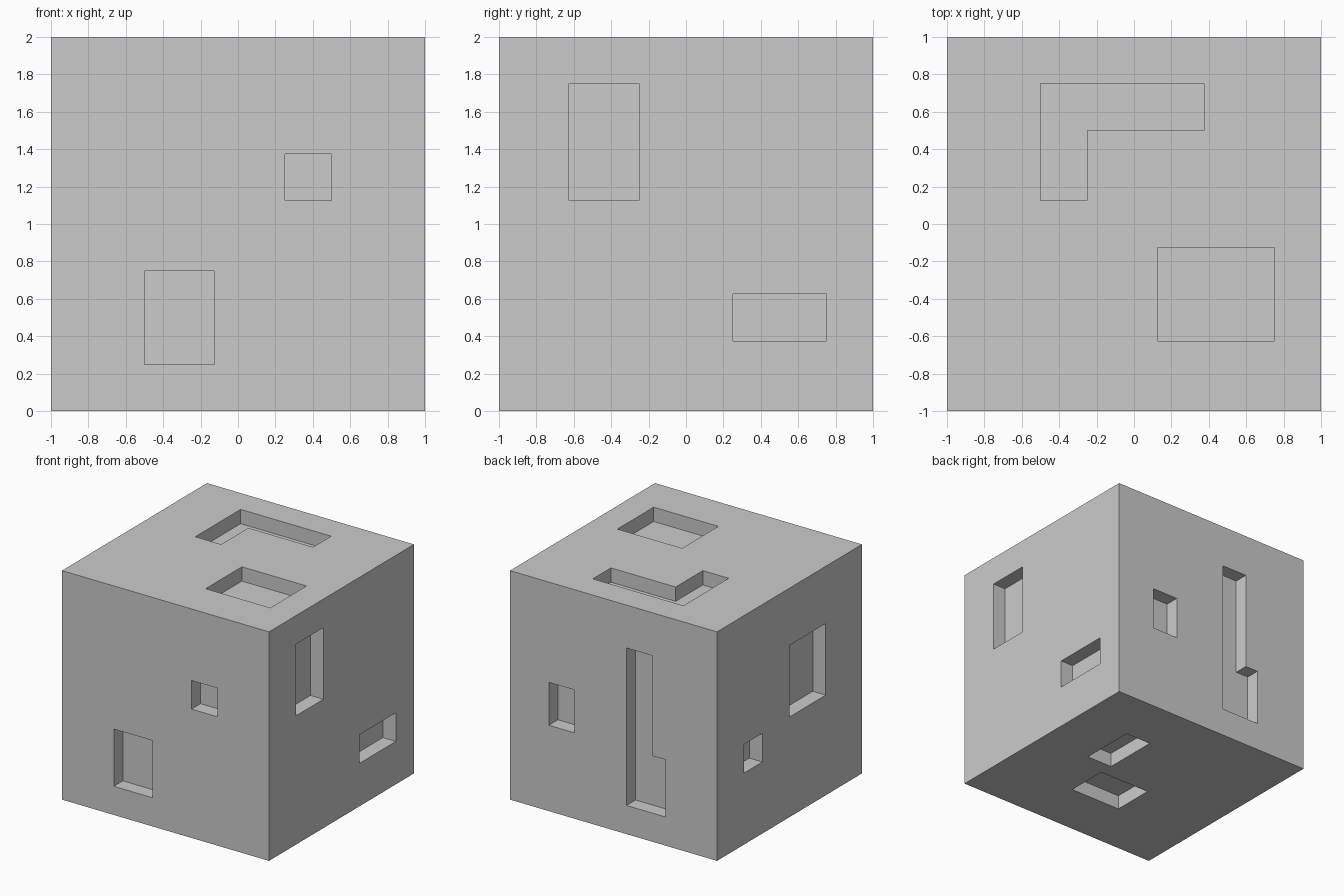
import bpy, bmesh
from mathutils import Vector

if "Cube" in bpy.data.objects:
    bpy.data.objects.remove(bpy.data.objects["Cube"])

DEPTH = 0.125


def rect(a0, a1, b0, b1):
    return [(a0, b0), (a1, b0), (a1, b1), (a0, b1)]


# Pocket outlines per face: (axis, inner plane, outer plane, outlines)
# x faces use (y, z), y faces use (x, z), z faces use (x, y)
FACES = [
    # front
    (1, -1 + DEPTH, -1.1, [rect(-0.5, -0.125, 0.25, 0.75),
                           rect(0.25, 0.5, 1.125, 1.375)]),
    # back, with tall L-shaped pocket
    (1, 1 - DEPTH, 1.1, [rect(0.375, 0.625, 0.75, 1.125),
                         [(-0.5, 0.25), (-0.125, 0.25), (-0.125, 1.625),
                          (-0.375, 1.625), (-0.375, 0.75), (-0.5, 0.75)]]),
    # right
    (0, 1 - DEPTH, 1.1, [rect(-0.625, -0.25, 1.125, 1.75),
                         rect(0.25, 0.75, 0.375, 0.625)]),
    # left
    (0, -1 + DEPTH, -1.1, [rect(-0.5, 0.0, 0.875, 1.5),
                           rect(0.375, 0.625, 0.625, 0.875)]),
    # top, with L-shaped pocket
    (2, 2 - DEPTH, 2.1, [rect(0.125, 0.75, -0.625, -0.125),
                         [(-0.5, 0.125), (-0.25, 0.125), (-0.25, 0.5),
                          (0.375, 0.5), (0.375, 0.75), (-0.5, 0.75)]]),
    # bottom
    (2, DEPTH, -0.1, [rect(0.25, 0.5, 0.0, 0.5),
                      rect(-0.25, 0.25, -0.5, -0.125)]),
]


def add_prism(bm, axis, inner, outer, outline):
    """Extrude an outline along an axis from the pocket floor outwards."""
    verts = []
    for a, b in outline:
        p = [a, b]
        p.insert(axis, inner)
        verts.append(bm.verts.new(p))
    face = bm.faces.new(verts)
    ext = bmesh.ops.extrude_face_region(bm, geom=[face], use_keep_orig=True)
    move = Vector((0, 0, 0))
    move[axis] = outer - inner
    top = [v for v in ext["geom"] if isinstance(v, bmesh.types.BMVert)]
    bmesh.ops.translate(bm, verts=top, vec=move)


# Cube body
bpy.ops.mesh.primitive_cube_add(size=2, location=(0, 0, 1))
body = bpy.context.object
body.name = "cube_body"

# All pocket cutters in one helper mesh
bm = bmesh.new()
for axis, inner, outer, outlines in FACES:
    for outline in outlines:
        add_prism(bm, axis, inner, outer, outline)
bmesh.ops.recalc_face_normals(bm, faces=bm.faces)
mesh = bpy.data.meshes.new("pocket_cutter")
bm.to_mesh(mesh)
bm.free()
cutter = bpy.data.objects.new("pocket_cutter", mesh)
bpy.context.collection.objects.link(cutter)
cutter.hide_render = True

# Cut the pockets, then drop the helper
cut = body.modifiers.new("pockets", 'BOOLEAN')
cut.operation = 'DIFFERENCE'
cut.solver = 'EXACT'
cut.object = cutter
bpy.context.view_layer.objects.active = body
bpy.ops.object.modifier_apply(modifier=cut.name)
bpy.data.objects.remove(cutter)
